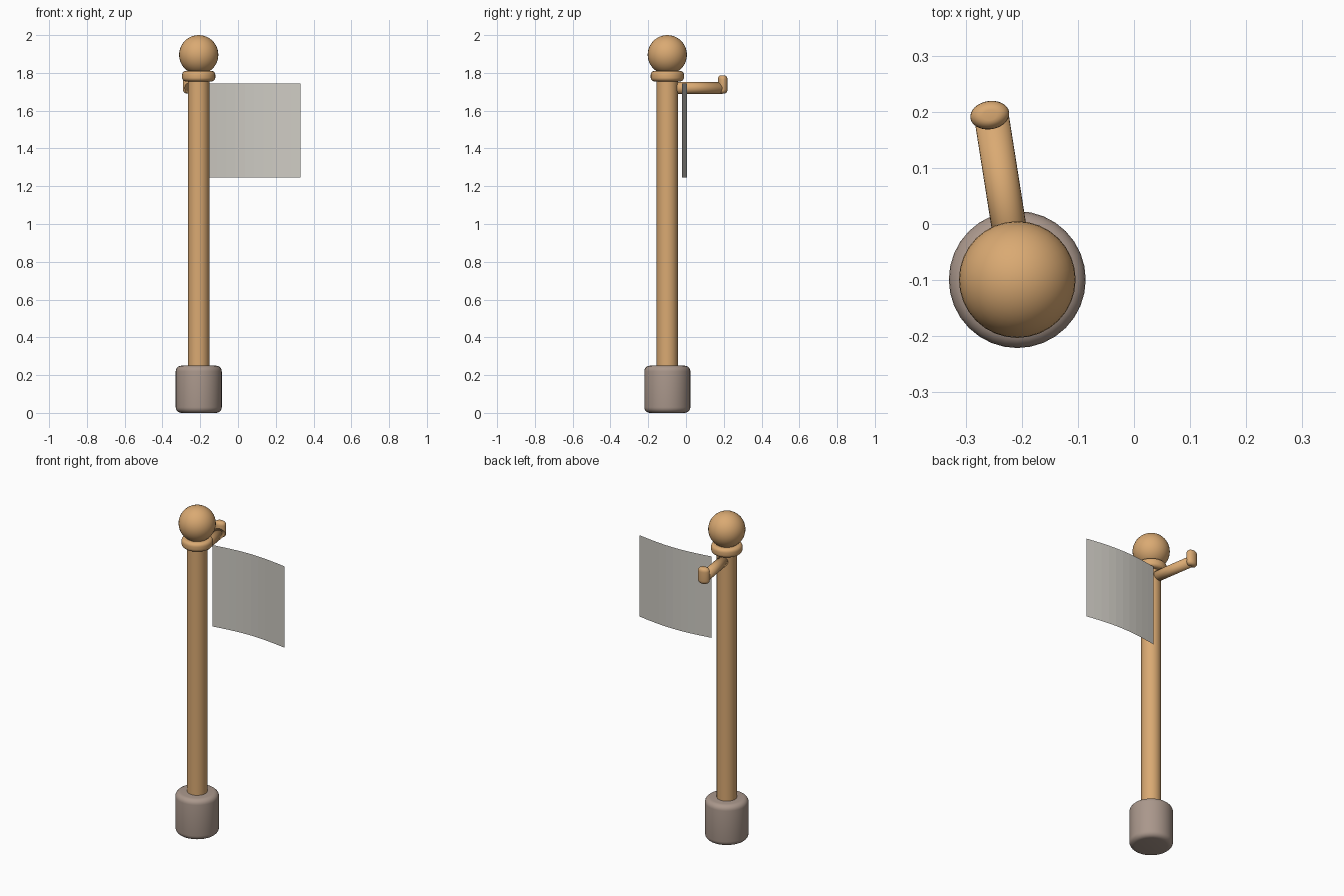
import bpy
import bmesh
import math
from mathutils import Vector

cube = bpy.data.objects.get("Cube")
if cube:
    bpy.data.objects.remove(cube, do_unlink=True)

POST_X, POST_Y = -0.208, -0.099


def material(name, rgb):
    mat = bpy.data.materials.new(name)
    mat.use_nodes = True
    mat.diffuse_color = (*rgb, 1)
    mat.node_tree.nodes["Principled BSDF"].inputs["Base Color"].default_value = (*rgb, 1)
    return mat


wood = material("warm wood", (0.70, 0.40, 0.17))
stone = material("grey brown stone", (0.40, 0.31, 0.26))
cloth = material("pale grey cloth", (0.62, 0.60, 0.55))


def finish(name, bm, mat, location=(0, 0, 0), smooth=True):
    mesh = bpy.data.meshes.new(name)
    bm.to_mesh(mesh)
    bm.free()
    mesh.materials.append(mat)
    obj = bpy.data.objects.new(name, mesh)
    obj.location = location
    bpy.context.collection.objects.link(obj)
    for face in mesh.polygons:
        face.use_smooth = smooth
    return obj


def rounded_cylinder(name, mat, radius, bottom, top, bevel=0, center=(POST_X, POST_Y), scale_y=1):
    """Upright cylinder with softened rims."""
    bm = bmesh.new()
    bmesh.ops.create_cone(bm, cap_ends=True, segments=32, radius1=radius, radius2=radius, depth=top - bottom)
    if bevel:
        rims = [e for e in bm.edges if abs(e.verts[0].co.z - e.verts[1].co.z) < 0.001]
        bmesh.ops.bevel(bm, geom=rims, offset=bevel, segments=5, profile=0.5, affect='EDGES')
    obj = finish(name, bm, mat, (*center, (bottom + top) / 2))
    obj.scale.y = scale_y
    bpy.ops.object.select_all(action='DESELECT')
    obj.select_set(True)
    bpy.context.view_layer.objects.active = obj
    bpy.ops.object.shade_smooth_by_angle(angle=math.radians(40))
    return obj


# Post with its foot, collar and neck
rounded_cylinder("base", stone, 0.122, 0, 0.25, 0.03)
rounded_cylinder("pole", wood, 0.056, 0.24, 1.77)
rounded_cylinder("collar", wood, 0.088, 1.755, 1.81, 0.02)
rounded_cylinder("neck", wood, 0.058, 1.80, 1.84)

# Ball on top
bm = bmesh.new()
bmesh.ops.create_uvsphere(bm, u_segments=32, v_segments=20, radius=0.104)
finish("ball_finial", bm, wood, (POST_X, POST_Y, 1.896))

# Arm reaching backward from the post
start, end = Vector((POST_X, POST_Y, 1.72)), Vector((-0.254, 0.192, 1.72))
span = end - start
bm = bmesh.new()
bmesh.ops.create_cone(bm, cap_ends=True, segments=24, radius1=0.031, radius2=0.031, depth=span.length)
arm = finish("arm", bm, wood, (start + end) / 2)
arm.rotation_euler = span.to_track_quat('Z', 'Y').to_euler()

# Upturned tip of the arm
tip = rounded_cylinder("arm_tip", wood, 0.035, 1.69, 1.787, 0.022, (-0.257, 0.194), 0.72)
tip.rotation_euler.z = math.radians(9)

# Gently bowed cloth sheet beside the post
bm = bmesh.new()
bmesh.ops.create_grid(bm, x_segments=10, y_segments=1, size=0.5)
for v in bm.verts:
    u = v.co.x + 0.5
    v.co = (-0.16 + 0.49 * u, -0.02 + 0.025 * math.sin(math.pi * u), 1.495 + 0.5 * v.co.y)
finish("flag", bm, cloth, smooth=False)
